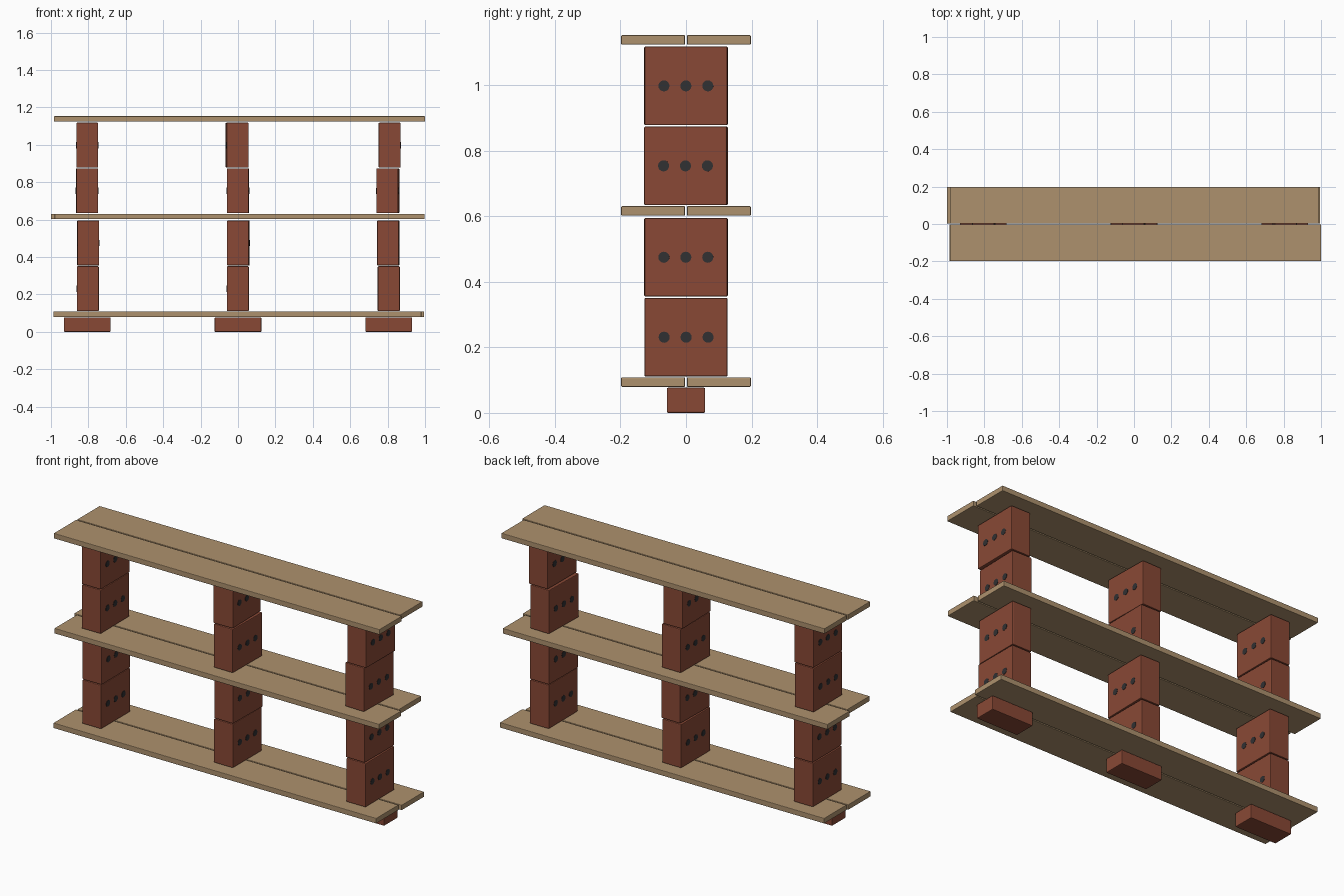
import bpy
import math

if "Cube" in bpy.data.objects:
    bpy.data.objects.remove(bpy.data.objects["Cube"])


def material(name, color):
    m = bpy.data.materials.new(name)
    m.diffuse_color = (*color, 1)
    m.use_nodes = True
    m.node_tree.nodes["Principled BSDF"].inputs["Base Color"].default_value = m.diffuse_color
    return m


BRICK = material("brick red", (0.25, 0.066, 0.036))
WOOD = material("plank tan", (0.42, 0.285, 0.155))
DARK = material("hole dark", (0.03, 0.03, 0.032))


def box(name, size, loc, mat, bevel, turn=0.0):
    """Box with softly broken edges."""
    bpy.ops.mesh.primitive_cube_add(size=1, location=loc)
    ob = bpy.context.object
    ob.name = name
    ob.scale = size
    bpy.ops.object.transform_apply(location=False, rotation=False, scale=True)
    ob.rotation_euler.z = math.radians(turn)
    mod = ob.modifiers.new("edge", 'BEVEL')
    mod.width = bevel
    mod.segments = 2
    ob.data.materials.append(mat)
    return ob


def hollow_brick(name, x, z, turn):
    """Upright brick with three dark cores running through it sideways."""
    brick = box(name, (0.117, 0.253, 0.24), (x, 0, z), BRICK, 0.004, turn)
    for i in (-1, 0, 1):
        bpy.ops.mesh.primitive_cylinder_add(
            vertices=16, radius=0.017, depth=0.120,
            location=(0, i * 0.067, 0), rotation=(0, math.pi / 2, 0))
        core = bpy.context.object
        core.name = name + "_core"
        core.data.materials.append(DARK)
        bpy.ops.object.shade_smooth_by_angle()
        core.parent = brick


# Foot bricks under the lowest shelf
for x in (-0.806, 0, 0.806):
    box("foot_brick", (0.25, 0.117, 0.077), (x, 0, 0.0385), BRICK, 0.004)

# Shelves: two planks each, with slightly uneven ends
shelves = [
    (0.094, (-0.986, 0.98), (-0.98, 0.995)),
    (0.6165, (-0.98, 0.997), (-1.0, 0.978)),
    (1.1385, (-0.984, 1.0), (-0.982, 0.986)),
]
for z, front, back in shelves:
    for name, y, (x0, x1) in (("front_plank", -0.1005, front),
                              ("back_plank", 0.1005, back)):
        box(name, (x1 - x0, 0.195, 0.029), ((x0 + x1) / 2, y, z), WOOD, 0.003)

# Brick supports: rows of (x, turn in degrees), slightly misaligned
rows = [
    (0.231, [(-0.803, 0), (-0.001, 0), (0.806, 0.3)]),
    (0.475, [(-0.801, 0.3), (0.002, -1.0), (0.803, -0.5)]),
    (0.754, [(-0.807, 0.4), (0.0, -0.7), (0.801, -1.5)]),
    (0.998, [(-0.806, 0), (-0.005, 1.2), (0.811, -0.3)]),
]
for z, bricks in rows:
    for x, turn in bricks:
        hollow_brick("support_brick", x, z, turn)
